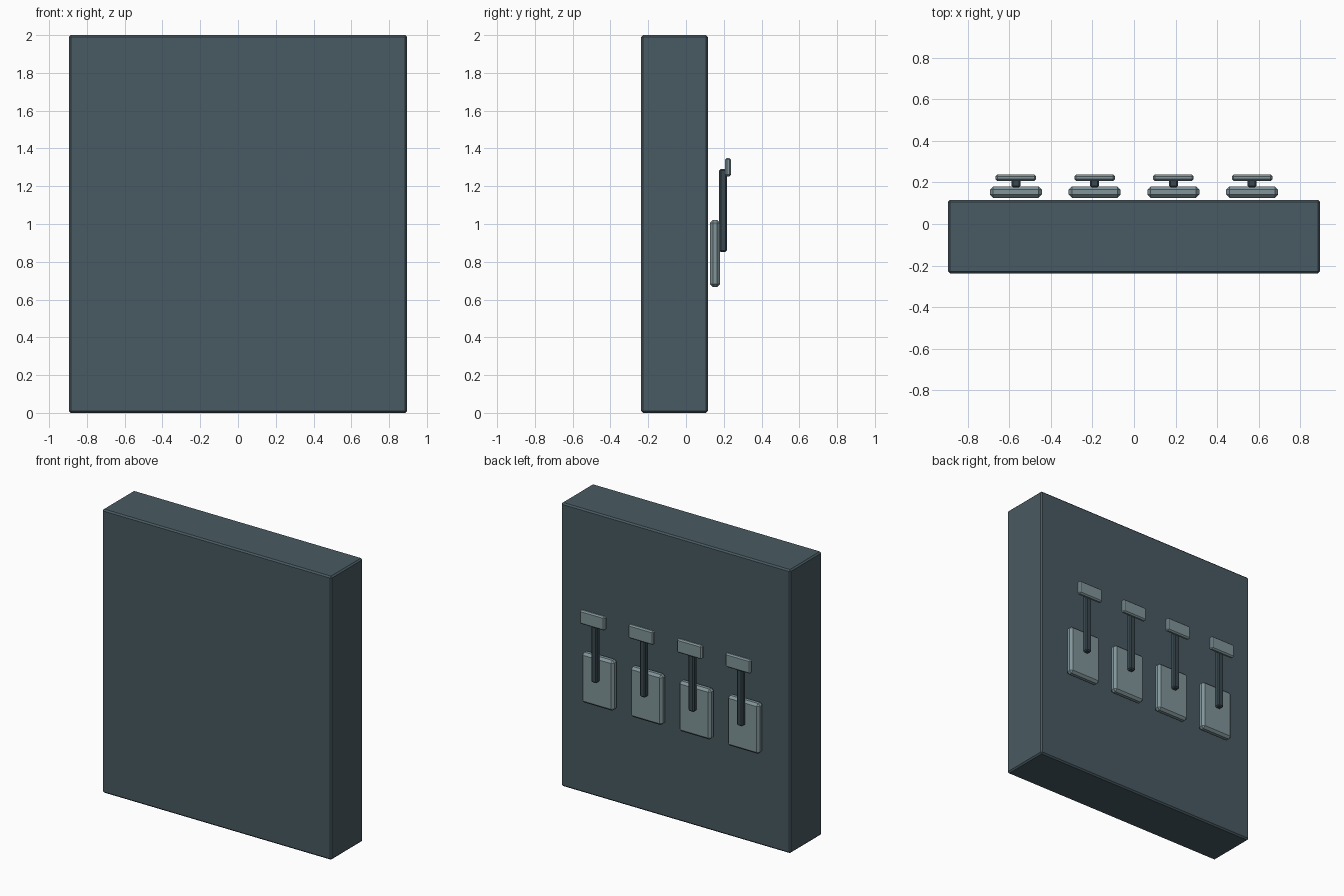
import bpy

if "Cube" in bpy.data.objects:
    bpy.data.objects.remove(bpy.data.objects["Cube"])


def material(name, rgb):
    m = bpy.data.materials.new(name)
    m.diffuse_color = (*rgb, 1)
    m.use_nodes = True
    m.node_tree.nodes["Principled BSDF"].inputs["Base Color"].default_value = m.diffuse_color
    return m


slate = material("slate_blue", (0.066, 0.102, 0.122))
steel = material("pale_steel", (0.22, 0.30, 0.32))
dark = material("dark_steel", (0.042, 0.066, 0.080))


def block(name, x, y, z, bevel, mat):
    """Chamfered box from (min, max) ranges."""
    bpy.ops.mesh.primitive_cube_add(size=1, location=[(a + b) / 2 for a, b in (x, y, z)])
    ob = bpy.context.object
    ob.name = name
    ob.scale = [b - a for a, b in (x, y, z)]
    bpy.ops.object.transform_apply(location=False, rotation=False, scale=True)
    ob.data.materials.append(mat)
    mod = ob.modifiers.new("chamfer", "BEVEL")
    mod.width = bevel
    mod.segments = 1
    return ob


# Cabinet slab
block("cabinet", (-0.895, 0.895), (-0.238, 0.116), (0, 2), 0.01, slate)

# Row of four levers on the back: plate, arm and cross grip
for i in range(4):
    cx = (i - 1.5) * 0.379
    block(f"lever_plate_{i + 1}", (cx - 0.125, cx + 0.125), (0.126, 0.181), (0.667, 1.022), 0.016, steel)
    block(f"lever_arm_{i + 1}", (cx - 0.022, cx + 0.022), (0.176, 0.218), (0.853, 1.292), 0.008, dark)
    block(f"lever_grip_{i + 1}", (cx - 0.098, cx + 0.098), (0.207, 0.238), (1.252, 1.350), 0.009, steel)
